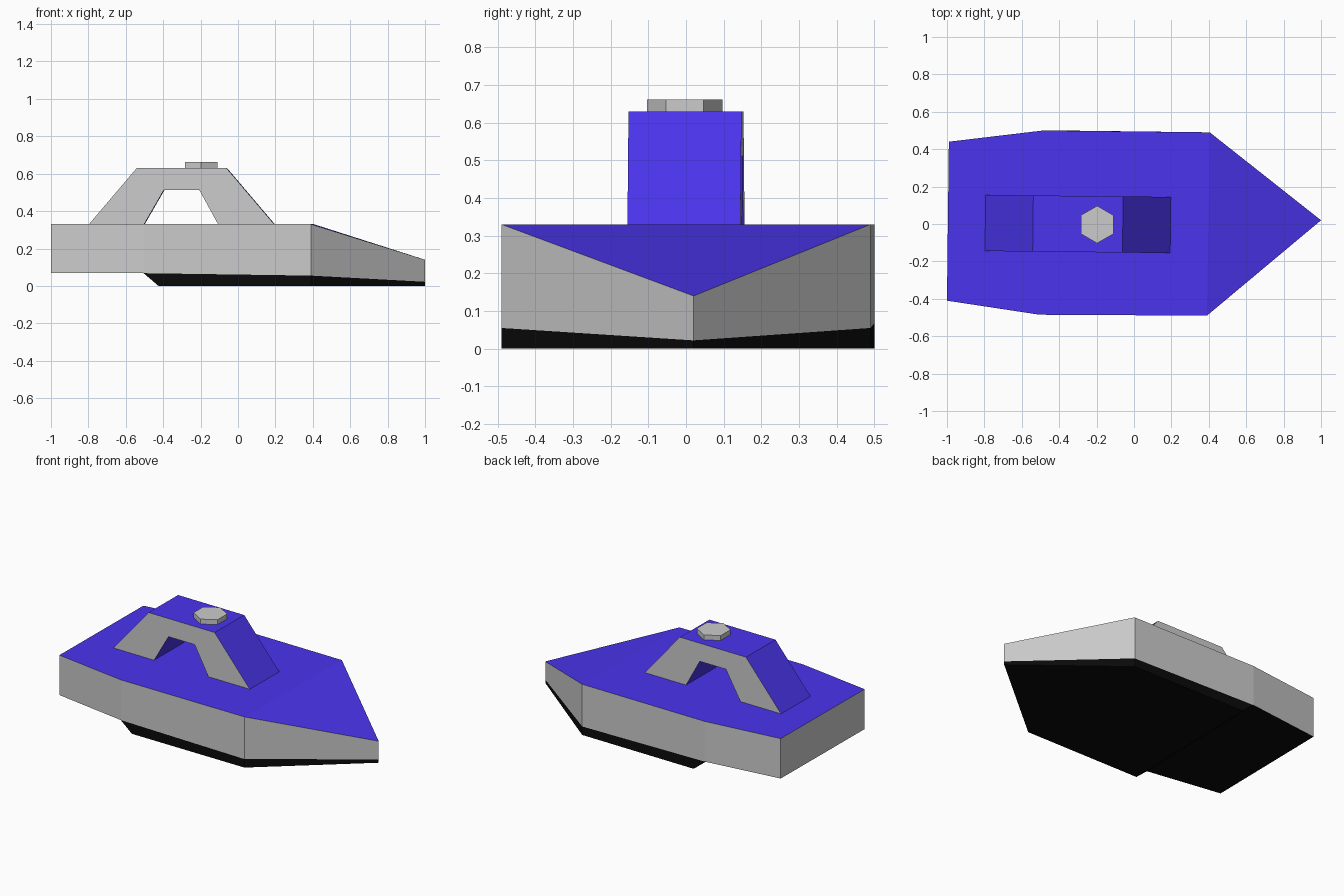
import bpy, bmesh, math

if "Cube" in bpy.data.objects:
    bpy.data.objects.remove(bpy.data.objects["Cube"])

SKEW = -0.011  # slight turn of the whole boat about z


def material(name, rgb):
    m = bpy.data.materials.new(name)
    m.diffuse_color = (*rgb, 1)
    m.use_nodes = True
    m.node_tree.nodes["Principled BSDF"].inputs["Base Color"].default_value = m.diffuse_color
    return m


grey = material("grey", (0.8, 0.8, 0.8))
blue = material("deck_blue", (0.07, 0.035, 0.85))
black = material("keel_black", (0.003, 0.003, 0.003))
MATS = [grey, blue, black]
GREY, BLUE, BLACK = range(3)


def build(name, verts, faces):
    """faces is a list of (vertex indices, material index)."""
    me = bpy.data.meshes.new(name)
    me.from_pydata(verts, [], [f for f, _ in faces])
    for m in MATS:
        me.materials.append(m)
    for poly, (_, mat) in zip(me.polygons, faces):
        poly.material_index = mat
    bm = bmesh.new()
    bm.from_mesh(me)
    bmesh.ops.recalc_face_normals(bm, faces=bm.faces)
    bm.to_mesh(me)
    bm.free()
    ob = bpy.data.objects.new(name, me)
    bpy.context.collection.objects.link(ob)
    return ob


# plan outline, counter-clockwise from the left stern corner
plan = [(-1.0, -0.41), (-0.505, -0.485), (0.39, -0.49), (1.0, 0.02),
        (0.405, 0.49), (-0.485, 0.5), (-0.99, 0.44)]
n = len(plan)

# hull: blue deck dipping to the bow, grey sides, black underside
deck_z = [0.33, 0.33, 0.33, 0.14, 0.33, 0.33, 0.33]
base_z = [0.07, 0.068, 0.055, 0.022, 0.055, 0.068, 0.07]
verts = [(x, y, z) for (x, y), z in zip(plan, base_z)]
verts += [(x, y, z) for (x, y), z in zip(plan, deck_z)]
faces = [((i, (i + 1) % n, (i + 1) % n + n, i + n), GREY) for i in range(n)]
faces += [((7, 8, 9, 11, 12, 13), BLUE), ((9, 10, 11), BLUE),
          ((0, 1, 5, 6), BLACK), ((1, 2, 4, 5), BLACK), ((2, 3, 4), BLACK)]
build("hull", verts, faces)

# keel: black slab under the front three quarters, with a raked back edge
ring = [1, 2, 3, 4, 5]
verts = [(*plan[i], base_z[i]) for i in ring]
verts += [(plan[i][0] + (0.08 if i in (1, 5) else 0), plan[i][1], 0) for i in ring]
faces = [((i, (i + 1) % 5, (i + 1) % 5 + 5, i + 5), BLACK) for i in range(5)]
faces.append(((5, 6, 7, 8, 9), BLACK))
build("keel", verts, faces)

# cabin arch: side profile extruded across the boat
arch = [(-0.795, 0.33), (-0.54, 0.63), (-0.06, 0.63), (0.195, 0.33),
        (-0.105, 0.33), (-0.205, 0.512), (-0.395, 0.512), (-0.5, 0.33)]
k = len(arch)
verts = []
for y in (-0.15, 0.15):
    for x, z in arch:
        verts.append((x - SKEW * y, y + SKEW * (x + 0.3), z))
faces = [((i, (i + 1) % k, (i + 1) % k + k, i + k), BLUE) for i in range(k)]
for s in (0, k):
    faces += [(tuple(s + i for i in q), GREY)
              for q in ((0, 1, 6, 7), (1, 2, 5, 6), (2, 3, 4, 5))]
build("cabin_arch", verts, faces)

# roof hatch: low hexagonal cap
bpy.ops.mesh.primitive_cylinder_add(vertices=6, radius=0.1, depth=0.032,
                                    location=(-0.197, -0.003, 0.646))
hatch = bpy.context.object
hatch.name = "roof_hatch"
hatch.rotation_euler.z = SKEW / 2
